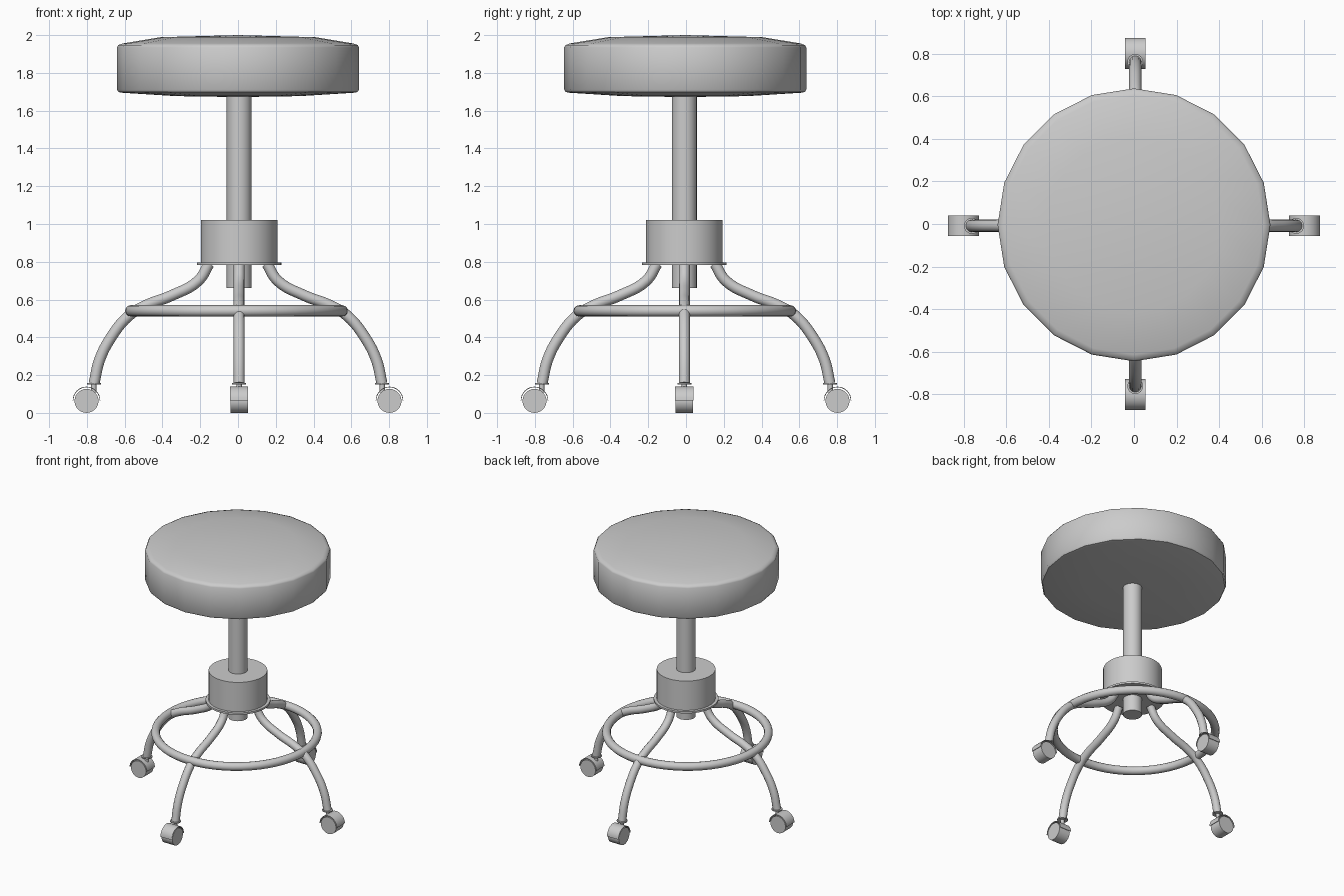
import bpy, bmesh
from math import radians, pi, sin, cos
from mathutils import Matrix, Vector

if "Cube" in bpy.data.objects:
    bpy.data.objects.remove(bpy.data.objects["Cube"])

CX, CY = 0.006, -0.009   # column axis sits slightly off the seat centre


def finish(name, bm, angle=40):
    bmesh.ops.recalc_face_normals(bm, faces=bm.faces)
    me = bpy.data.meshes.new(name)
    bm.to_mesh(me)
    bm.free()
    ob = bpy.data.objects.new(name, me)
    bpy.context.collection.objects.link(ob)
    shade(ob, angle)
    return ob


def shade(ob, angle=40):
    bpy.ops.object.select_all(action='DESELECT')
    ob.select_set(True)
    bpy.context.view_layer.objects.active = ob
    bpy.ops.object.shade_smooth_by_angle(angle=radians(angle))


def lathe(name, profile, n, loc=(0, 0), closed=False):
    """Spin an (r, z) profile round z."""
    bm = bmesh.new()
    vs = [bm.verts.new((r, 0, z)) for r, z in profile]
    es = [bm.edges.new(p) for p in zip(vs, vs[1:])]
    if closed:
        es.append(bm.edges.new((vs[-1], vs[0])))
    bmesh.ops.spin(bm, geom=vs + es, cent=(0, 0, 0), axis=(0, 0, 1),
                   angle=2 * pi, steps=n, use_merge=True)
    bmesh.ops.remove_doubles(bm, verts=bm.verts, dist=1e-5)
    bmesh.ops.translate(bm, verts=bm.verts, vec=(*loc, 0))
    return finish(name, bm)


def cyl(bm, r, depth, centre, axis='Z', n=24):
    m = Matrix.Translation(centre)
    if axis == 'Y':
        m = m @ Matrix.Rotation(pi / 2, 4, 'X')
    bmesh.ops.create_cone(bm, cap_ends=True, segments=n, radius1=r, radius2=r,
                          depth=depth, matrix=m)


# Cushion, 20 sided with a shallow dome above and below
lathe("seat", [(0, 1.672), (0.33, 1.677), (0.615, 1.695), (0.633, 1.699),
               (0.641, 1.712), (0.641, 1.935), (0.634, 1.947), (0.61, 1.956),
               (0.41, 1.989), (0, 2.0)], 20, (0, -0.004))

# Column and hub with flange
lathe("column", [(0, 0.66), (0.066, 0.66), (0.066, 1.69), (0, 1.69)], 32, (CX, CY))
lathe("hub", [(0, 0.783), (0.224, 0.783), (0.224, 0.797), (0.203, 0.797),
              (0.203, 1.02), (0, 1.02)], 48, (CX, CY))

# Foot ring
lathe("foot_ring", [(0.56 + 0.03 * cos(k * pi / 6), 0.54 + 0.03 * sin(k * pi / 6))
                    for k in range(12)], 56, (-0.008, -0.006), closed=True)

# Leg path (radius, height) going outwards and down
PATH = [(0.153, 0.79), (0.21, 0.70), (0.35, 0.622), (0.49, 0.568),
        (0.575, 0.517), (0.67, 0.403), (0.733, 0.28), (0.762, 0.156)]


def leg(name, place):
    cu = bpy.data.curves.new(name, 'CURVE')
    cu.dimensions = '3D'
    cu.bevel_depth, cu.bevel_resolution = 0.029, 4
    cu.resolution_u, cu.use_fill_caps = 5, True
    sp = cu.splines.new('BEZIER')
    sp.bezier_points.add(len(PATH) - 1)
    for p, (r, z) in zip(sp.bezier_points, PATH):
        p.co = (r, 0, z)
        p.handle_left_type = p.handle_right_type = 'AUTO'
    ob = bpy.data.objects.new(name, cu)
    bpy.context.collection.objects.link(ob)
    ob.matrix_world = place
    bpy.ops.object.select_all(action='DESELECT')
    ob.select_set(True)
    bpy.context.view_layer.objects.active = ob
    bpy.ops.object.convert(target='MESH')
    shade(bpy.context.object)


def caster(name, place):
    # Collar and stem
    bm = bmesh.new()
    cyl(bm, 0.037, 0.008, (0.762, 0, 0.155))
    cyl(bm, 0.014, 0.05, (0.764, 0, 0.132), n=16)
    finish(name + "_stem", bm).matrix_world = place
    # Wheel
    bm = bmesh.new()
    cyl(bm, 0.0635, 0.092, (0.802, 0, 0.0635), 'Y', 28)
    finish(name + "_wheel", bm).matrix_world = place
    # Thin half-round hood over the wheel
    bm = bmesh.new()
    ring = []
    for k in range(17):
        a = pi * k / 16
        ring.append([bm.verts.new((0.802 + r * cos(a), y, 0.066 + r * sin(a)))
                     for r, y in ((0.069, -0.048), (0.073, -0.048),
                                  (0.073, 0.048), (0.069, 0.048))])
    for a, b in zip(ring, ring[1:]):
        for i in range(4):
            j = (i + 1) % 4
            bm.faces.new((a[i], a[j], b[j], b[i]))
    bm.faces.new(ring[0])
    bm.faces.new(ring[-1])
    finish(name + "_hood", bm).matrix_world = place


# Four legs with casters
for side, deg in (("right", 0), ("back", 90), ("left", 180), ("front", 270)):
    off = Vector((0, CY, 0)) if deg % 180 == 0 else Vector((CX, 0, 0))
    place = Matrix.Translation(off) @ Matrix.Rotation(radians(deg), 4, 'Z')
    leg(side + "_leg", place)
    caster(side + "_caster", place)
